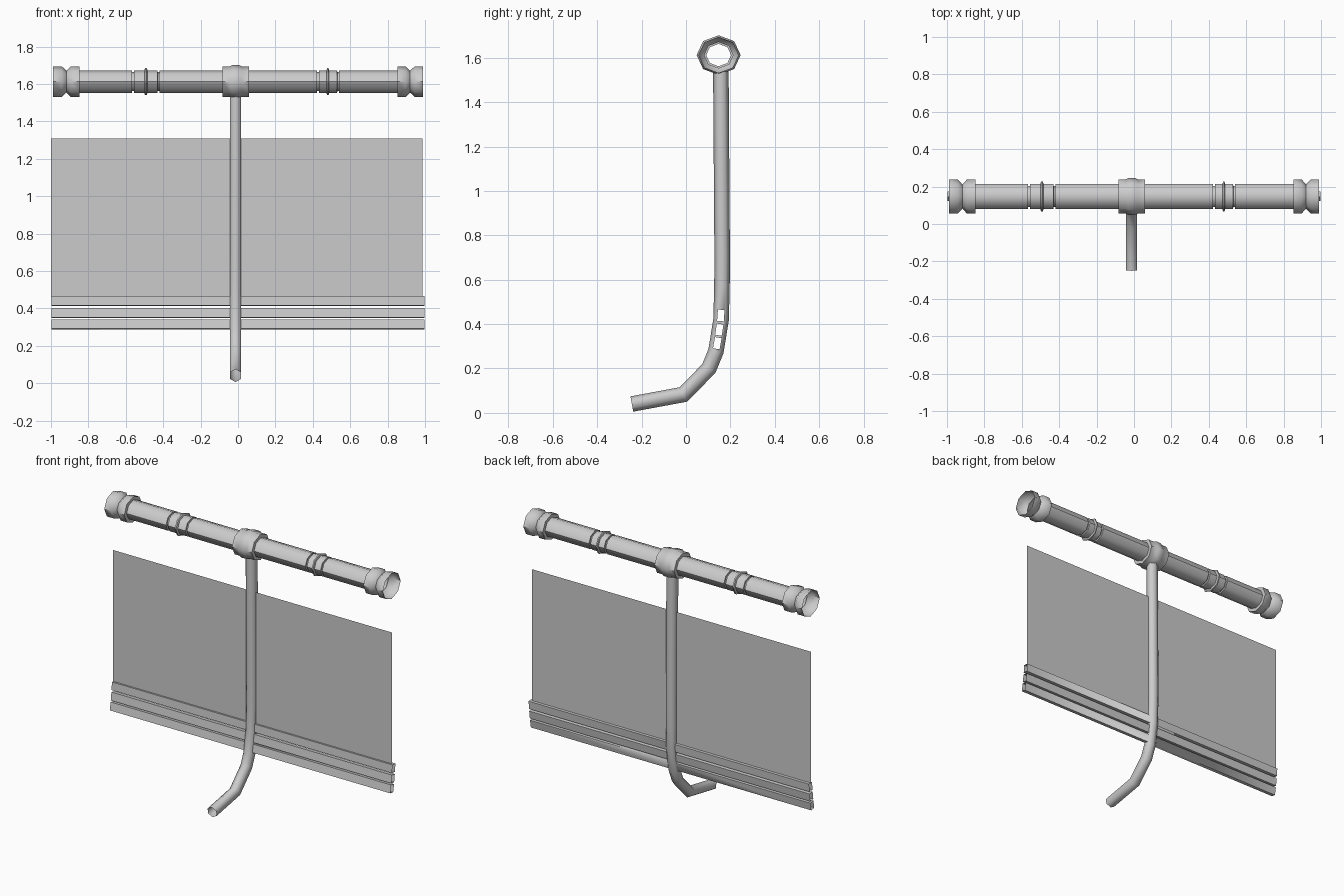
import bpy, bmesh, math
from mathutils import Vector, Matrix

if "Cube" in bpy.data.objects:
    bpy.data.objects.remove(bpy.data.objects["Cube"])


def finish(name, bm, angle=65):
    mesh = bpy.data.meshes.new(name)
    bmesh.ops.recalc_face_normals(bm, faces=bm.faces)
    bm.to_mesh(mesh)
    bm.free()
    ob = bpy.data.objects.new(name, mesh)
    bpy.context.collection.objects.link(ob)
    bpy.ops.object.select_all(action='DESELECT')
    ob.select_set(True)
    bpy.context.view_layer.objects.active = ob
    bpy.ops.object.shade_smooth_by_angle(angle=math.radians(angle))
    return ob


def skin(bm, rings, caps=False):
    rings = [[bm.verts.new(p) for p in r] for r in rings]
    n = len(rings[0])
    for a, b in zip(rings, rings[1:]):
        for i in range(n):
            bm.faces.new((a[i], a[(i + 1) % n], b[(i + 1) % n], b[i]))
    if caps:
        bm.faces.new(rings[0])
        bm.faces.new(rings[-1])


# Top bar: open eight-sided lathe along x, slightly flattened in z
left = [(-.99, .091), (-.942, .091), (-.918, .065), (-.893, .091), (-.848, .091),
        (-.848, .067), (-.568, .067), (-.567, .056), (-.556, .056), (-.555, .067),
        (-.501, .067), (-.497, .08), (-.488, .08), (-.484, .067), (-.43, .067),
        (-.429, .056), (-.42, .056), (-.419, .067)]
collar = [(-.082, .067), (-.082, .091), (-.045, .091), (-.03, .099), (.005, .099),
          (.02, .091), (.058, .091), (.058, .067)]
right = [(.422, .067), (.423, .056), (.432, .056), (.433, .067), (.473, .067),
         (.476, .08), (.484, .08), (.487, .067), (.53, .067), (.531, .056),
         (.54, .056), (.541, .067), (.852, .067), (.852, .091), (.896, .091),
         (.92, .065), (.945, .091), (.99, .091)]
bm = bmesh.new()
skin(bm, [[(x, .147 + r * math.cos(k * math.pi / 4), 1.612 + .9 * r * math.sin(k * math.pi / 4))
           for k in range(8)] for x, r in left + collar + right])
finish("top_bar", bm, 46)

# Bent hexagonal post
path = [Vector((-.013, y, z)) for y, z in
        [(-.244, .04), (-.012, .083), (.103, .2), (.135, .278), (.158, .42),
         (.162, .57), (.163, .7), (.157, 1.55)]]
X = Vector((1, 0, 0))
rings = []
for i, p in enumerate(path):
    d0 = (path[max(i, 1)] - path[max(i, 1) - 1]).normalized()
    j = min(i, len(path) - 2)
    d1 = (path[j + 1] - path[j]).normalized()
    t = (d0 + d1).normalized()
    side = t.cross(X) * (.035 / t.dot(d0))
    rings.append([p + side * math.cos(k * math.pi / 3) + X * .035 * math.sin(k * math.pi / 3)
                  for k in range(6)])
bm = bmesh.new()
skin(bm, rings, True)
frame = finish("post_and_rails", bm)

# Three rails that grow out of the post sides
bm = bmesh.new()
for y, z, tilt in [(.157, .439, 4), (.150, .375, 8), (.141, .314, 10)]:
    m = (Matrix.Translation((0, y, z)) @ Matrix.Rotation(-math.radians(tilt), 4, 'X')
         @ Matrix.Diagonal((1.994, .03, .051, 1)))
    bmesh.ops.create_cube(bm, size=1, matrix=m)
rails = finish("rails_helper", bm)
mod = frame.modifiers.new("join", 'BOOLEAN')
mod.operation = 'UNION'
mod.solver = 'EXACT'
mod.object = rails
bpy.context.view_layer.objects.active = frame
bpy.ops.object.modifier_apply(modifier="join")
bpy.data.objects.remove(rails)

# Open the rail ends and the post tip
bm = bmesh.new()
bm.from_mesh(frame.data)
tip = (path[1] - path[0]).normalized()
ends = [f for f in bm.faces
        if all(abs(v.co.x) > .99 for v in f.verts)
        or all(abs((v.co - path[0]).dot(tip)) < .002 for v in f.verts)]
bmesh.ops.delete(bm, geom=ends, context='FACES')
bm.to_mesh(frame.data)
bm.free()

# Thin flat panel
bm = bmesh.new()
bm.faces.new([bm.verts.new((x, .157, z)) for x, z in
              [(-1, .464), (.986, .464), (.986, 1.308), (-1, 1.308)]])
finish("panel", bm)
